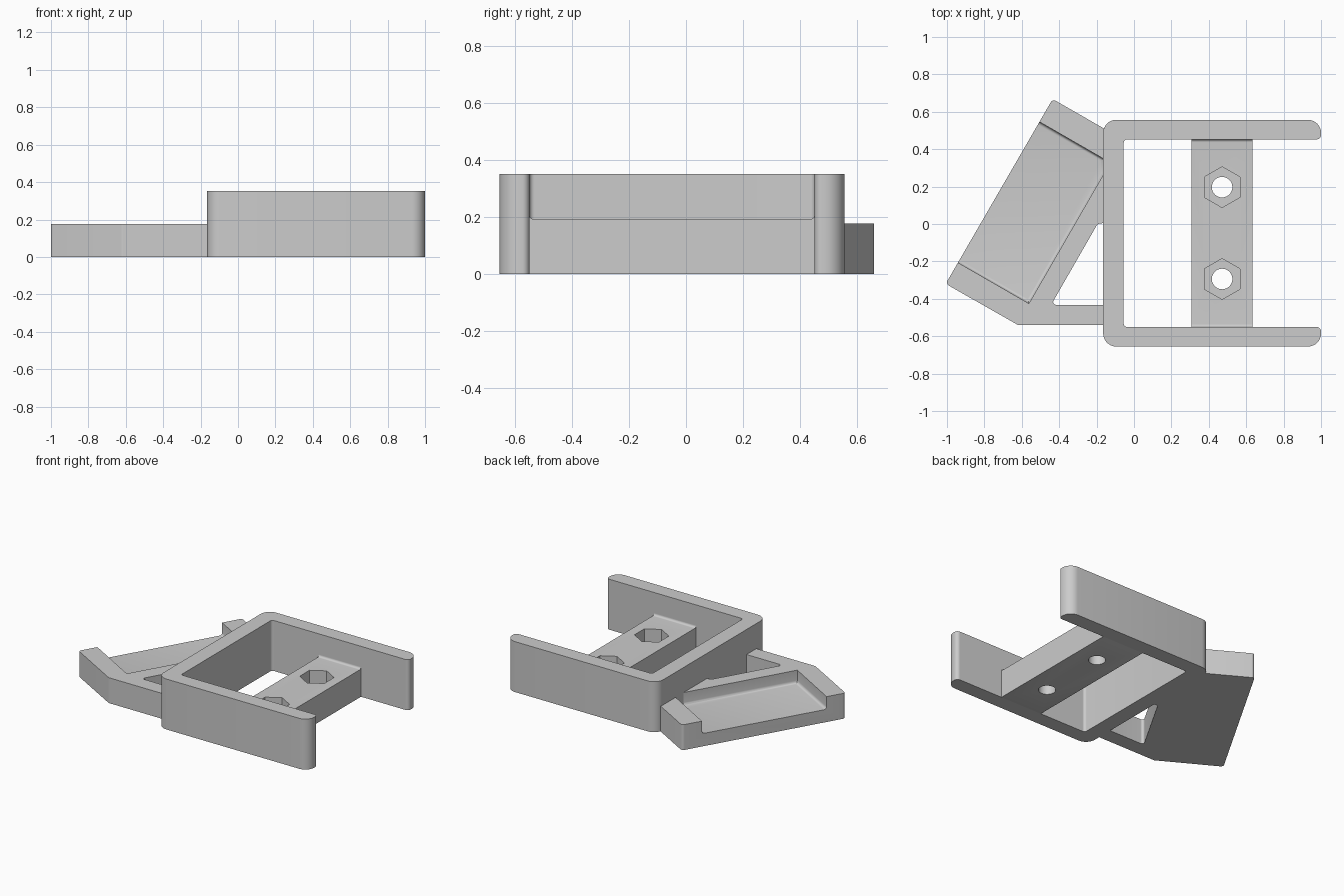
import bpy, bmesh, math
from mathutils import Vector

if "Cube" in bpy.data.objects:
    bpy.data.objects.remove(bpy.data.objects["Cube"])

GREY = (0.604, 0.604, 0.604, 1.0)
grey = bpy.data.materials.new("light_grey")
grey.use_nodes = True
grey.diffuse_color = GREY
grey.node_tree.nodes["Principled BSDF"].inputs["Base Color"].default_value = GREY


def rounded(points, steps=8):
    """Turn (x, y, radius) corners into an outline with true arcs."""
    out = []
    for i, (x, y, r) in enumerate(points):
        p = Vector((x, y, 0))
        if r == 0:
            out.append(p)
            continue
        a = (Vector((*points[i - 1][:2], 0)) - p).normalized()
        b = (Vector((*points[(i + 1) % len(points)][:2], 0)) - p).normalized()
        half = a.angle(b) / 2
        centre = p + (a + b).normalized() * (r / math.sin(half))
        reach = r / math.tan(half)
        start = (p + a * reach - centre).normalized()
        end = (p + b * reach - centre).normalized()
        out += [centre + start.slerp(end, k / steps).normalized() * r
                for k in range(steps + 1)]
    return out


def prism(name, outline, z0, z1, floor_fillet=0):
    """Extrude an outline between two heights."""
    bm = bmesh.new()
    face = bm.faces.new([bm.verts.new((p.x, p.y, z0)) for p in outline])
    top = bmesh.ops.extrude_face_region(bm, geom=[face], use_keep_orig=True)["geom"]
    bmesh.ops.translate(bm, vec=(0, 0, z1 - z0),
                        verts=[g for g in top if isinstance(g, bmesh.types.BMVert)])
    bmesh.ops.recalc_face_normals(bm, faces=bm.faces)
    if floor_fillet:
        low = [e for e in bm.edges if all(abs(v.co.z - z0) < 1e-5 for v in e.verts)]
        bmesh.ops.bevel(bm, geom=low, offset=floor_fillet, segments=4,
                        profile=0.5, affect='EDGES')
    mesh = bpy.data.meshes.new(name)
    bm.to_mesh(mesh)
    bm.free()
    mesh.materials.append(grey)
    ob = bpy.data.objects.new(name, mesh)
    bpy.context.collection.objects.link(ob)
    return ob


def activate(ob):
    bpy.ops.object.select_all(action='DESELECT')
    ob.select_set(True)
    bpy.context.view_layer.objects.active = ob


def cut(ob, cutter):
    mod = ob.modifiers.new("cut", 'BOOLEAN')
    mod.operation, mod.solver, mod.object = 'DIFFERENCE', 'EXACT', cutter
    activate(ob)
    bpy.ops.object.modifier_apply(modifier=mod.name)
    bpy.data.objects.remove(cutter)


def ring(cx, cy, radius, sides):
    turn = math.tau / sides
    return [Vector((cx + radius * math.sin(k * turn), cy + radius * math.cos(k * turn), 0))
            for k in range(sides)]


WALL, INNER = -0.165, -0.055      # outer and inner faces of the back wall
FRONT, BACK = -0.655, 0.557       # outer faces of the arms
ARM = 0.105                       # arm thickness

# U-shaped frame
frame = prism("u_frame", rounded([
    (WALL, FRONT, 0.07), (1, FRONT, 0.07), (1, FRONT + ARM, 0.025),
    (INNER, FRONT + ARM, 0.018), (INNER, BACK - ARM, 0.018),
    (1, BACK - ARM, 0.025), (1, BACK, 0.07), (WALL, BACK, 0.07)]), 0, 0.352)

# Cross bar: side profile with small fillets, its ends sunk slightly into the arms
y0, y1, h, f, sink = FRONT + ARM, BACK - ARM, 0.193, 0.015, 0.004
lip = h + f + 0.001
profile = rounded([(y0 - sink, 0.001, 0), (y0, 0, 0), (y1, 0, 0), (y1 + sink, 0.001, 0),
                   (y1 + sink, lip, 0), (y1, lip, 0), (y1, h, f),
                   (y0, h, f), (y0, lip, 0), (y0 - sink, lip, 0)])
bar = prism("cross_bar", profile, 0.308, 0.633)
for v in bar.data.vertices:
    y, z, x = v.co
    v.co = (x, y, z)

# Bolt holes with hexagonal nut pockets
for y in (-0.294, 0.197):
    cut(bar, prism("bolt_hole", ring(0.471, y, 0.055, 32), -0.1, 0.3))
    cut(bar, prism("nut_pocket", ring(0.471, y, 0.109, 6), 0.1, 0.3))

# Angled side tray, its outline notched by the triangular opening
tray = prism("angled_tray", rounded([
    (WALL, -0.54, 0), (WALL, -0.432, 0), (-0.443, -0.432, 0.015),
    (-0.195, 0, 0.02), (WALL, 0.005, 0), (WALL, 0.487, 0), (WALL + 0.004, 0.511, 0),
    (-0.435, 0.668, 0.02), (-1.007, -0.32, 0.02), (-0.62, -0.54, 0.02)]), 0, 0.177)

# Recess open on the tray's outer side, with a fillet around its floor
recess = [Vector((x, y, 0)) for x, y in (
    (-0.16, 0.271), (-0.16, 0.347), (-0.592, 0.596), (-1.027, -0.157), (-0.562, -0.425))]
cut(tray, prism("recess_cutter", recess, 0.089, 0.3, 0.018))

for ob in (frame, bar, tray):
    activate(ob)
    bpy.ops.object.shade_smooth_by_angle(angle=math.radians(30))
